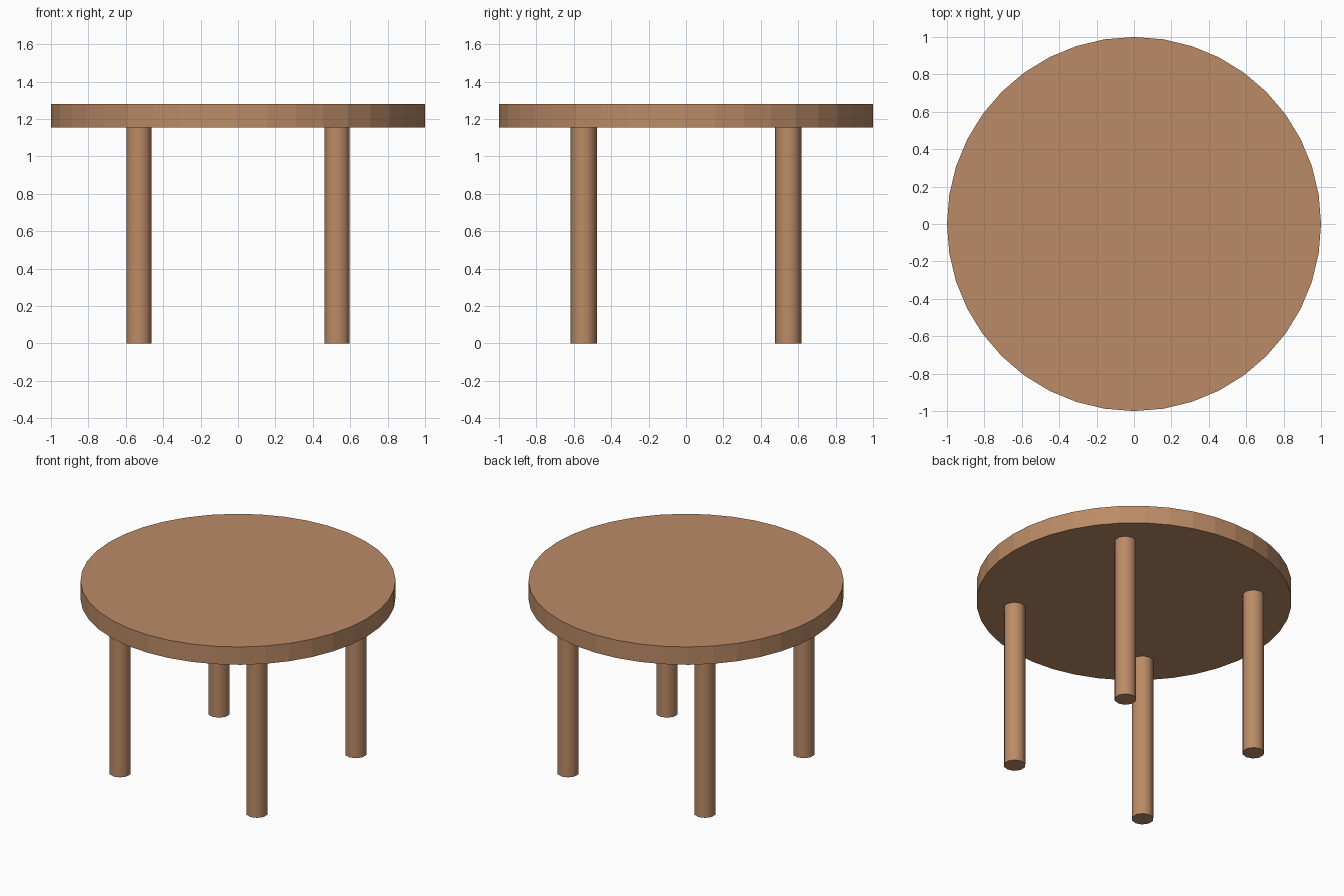
import bpy
from math import radians

cube = bpy.data.objects.get("Cube")
if cube:
    bpy.data.objects.remove(cube, do_unlink=True)

# Warm brown wood for the whole table
WOOD = (0.50, 0.26, 0.135, 1.0)
wood = bpy.data.materials.new("brown_wood")
wood.use_nodes = True
wood.diffuse_color = WOOD
wood.node_tree.nodes["Principled BSDF"].inputs["Base Color"].default_value = WOOD

HEIGHT = 1.28
UNDERSIDE = 1.155


def cylinder(name, sides, radius, x, y, bottom, top):
    bpy.ops.mesh.primitive_cylinder_add(
        vertices=sides, radius=radius, depth=top - bottom,
        location=(x, y, (bottom + top) / 2))
    obj = bpy.context.object
    obj.name = name
    obj.data.materials.append(wood)
    return obj


# Round faceted tabletop
cylinder("tabletop", 40, 1.0, 0, 0, UNDERSIDE, HEIGHT)

# Four straight legs with smooth sides and crisp ends
for side, sx in (("left", 1), ("right", -1)):
    for end, sy in (("front", -1), ("back", 1)):
        cylinder(f"{end}_{side}_leg", 10, 0.07,
                 sx * 0.53, sy * 0.547, 0, UNDERSIDE)
        bpy.ops.object.shade_smooth_by_angle(angle=radians(50))
